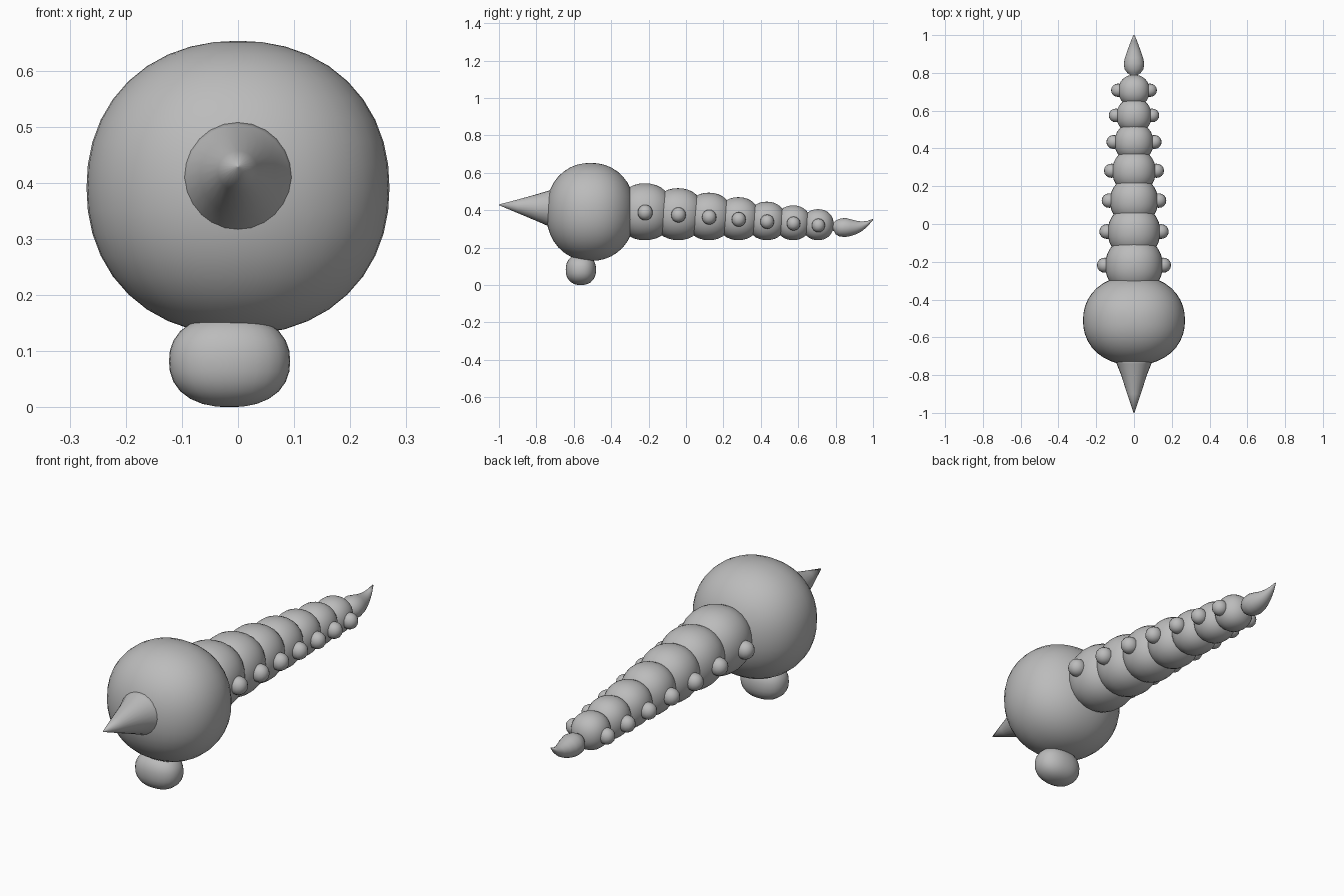
import bpy, bmesh, math
from mathutils import Vector

if "Cube" in bpy.data.objects:
    bpy.data.objects.remove(bpy.data.objects["Cube"])

grey = bpy.data.materials.new("plain grey")
grey.diffuse_color = (0.5, 0.5, 0.5, 1)
grey.use_nodes = True
grey.node_tree.nodes["Principled BSDF"].inputs["Base Color"].default_value = grey.diffuse_color


def finish(bm, name):
    bmesh.ops.recalc_face_normals(bm, faces=bm.faces)
    for f in bm.faces:
        f.smooth = True
    me = bpy.data.meshes.new(name)
    bm.to_mesh(me)
    bm.free()
    me.materials.append(grey)
    ob = bpy.data.objects.new(name, me)
    bpy.context.collection.objects.link(ob)
    return ob


def blob(name, centre, radii, power=2.0, seg=32):
    """Ellipsoid, slightly boxy when power is above 2."""
    bm = bmesh.new()
    bmesh.ops.create_uvsphere(bm, u_segments=seg, v_segments=seg // 2, radius=1)
    for v in bm.verts:
        n = sum(abs(c) ** power for c in v.co) ** (1 / power)
        v.co = Vector([c / n * r + o for c, r, o in zip(v.co, radii, centre)])
    return finish(bm, name)


def loft(name, rings, seg=24):
    """Elliptical rings along y: (y, centre z, x radius, z radius)."""
    bm = bmesh.new()
    loops = []
    for y, z, rx, rz in rings:
        loops.append([bm.verts.new((rx * math.cos(a), y, z + rz * math.sin(a)))
                      for a in (i * math.tau / seg for i in range(seg))])
    for a, b in zip(loops, loops[1:]):
        for i in range(seg):
            j = (i + 1) % seg
            bm.faces.new((a[i], a[j], b[j], b[i]))
    bm.faces.new(loops[0])
    bm.faces.new(loops[-1])
    return finish(bm, name)


# Head, snout spike and chin
blob("head", (0, -0.51, 0.391), (0.27, 0.238, 0.262), 2.15, 40)
loft("snout_spike", [(-1.0, 0.429, 0.002, 0.002), (-0.9, 0.421, 0.036, 0.036),
                     (-0.8, 0.414, 0.068, 0.071), (-0.74, 0.41, 0.092, 0.093),
                     (-0.70, 0.405, 0.115, 0.112)])
blob("chin", (-0.015, -0.562, 0.082), (0.108, 0.081, 0.082), 2.3, 28)

# Tapering body segments with a small bead on each side
ys = [-0.22, -0.042, 0.122, 0.28, 0.432, 0.573, 0.706]
rs = [0.152, 0.139, 0.127, 0.115, 0.103, 0.093, 0.083]
for i, (y, r) in enumerate(zip(ys, rs)):
    z = 0.24 + r
    blob(f"body_segment_{i + 1}", (0, y, z), (r, r * 1.01, r), 2.15)
    b = 0.042 - 0.0008 * i
    outer = 0.196 - 0.0125 * i
    for side, label in ((-1, "left"), (1, "right")):
        blob(f"{label}_bead_{i + 1}", (side * (outer - b), y + 0.002, z - 0.004),
             (b, b * 0.95, b * 0.98), 2.1, 16)

# Curved teardrop tail tip
loft("tail_tip", [(0.76, 0.312, 0.018, 0.018), (0.79, 0.312, 0.022, 0.022),
                  (0.80, 0.308, 0.036, 0.036), (0.82, 0.307, 0.050, 0.047),
                  (0.85, 0.308, 0.054, 0.051), (0.88, 0.307, 0.048, 0.045),
                  (0.91, 0.308, 0.038, 0.036), (0.94, 0.314, 0.027, 0.026),
                  (0.97, 0.328, 0.016, 0.015), (1.0, 0.351, 0.003, 0.003)])
